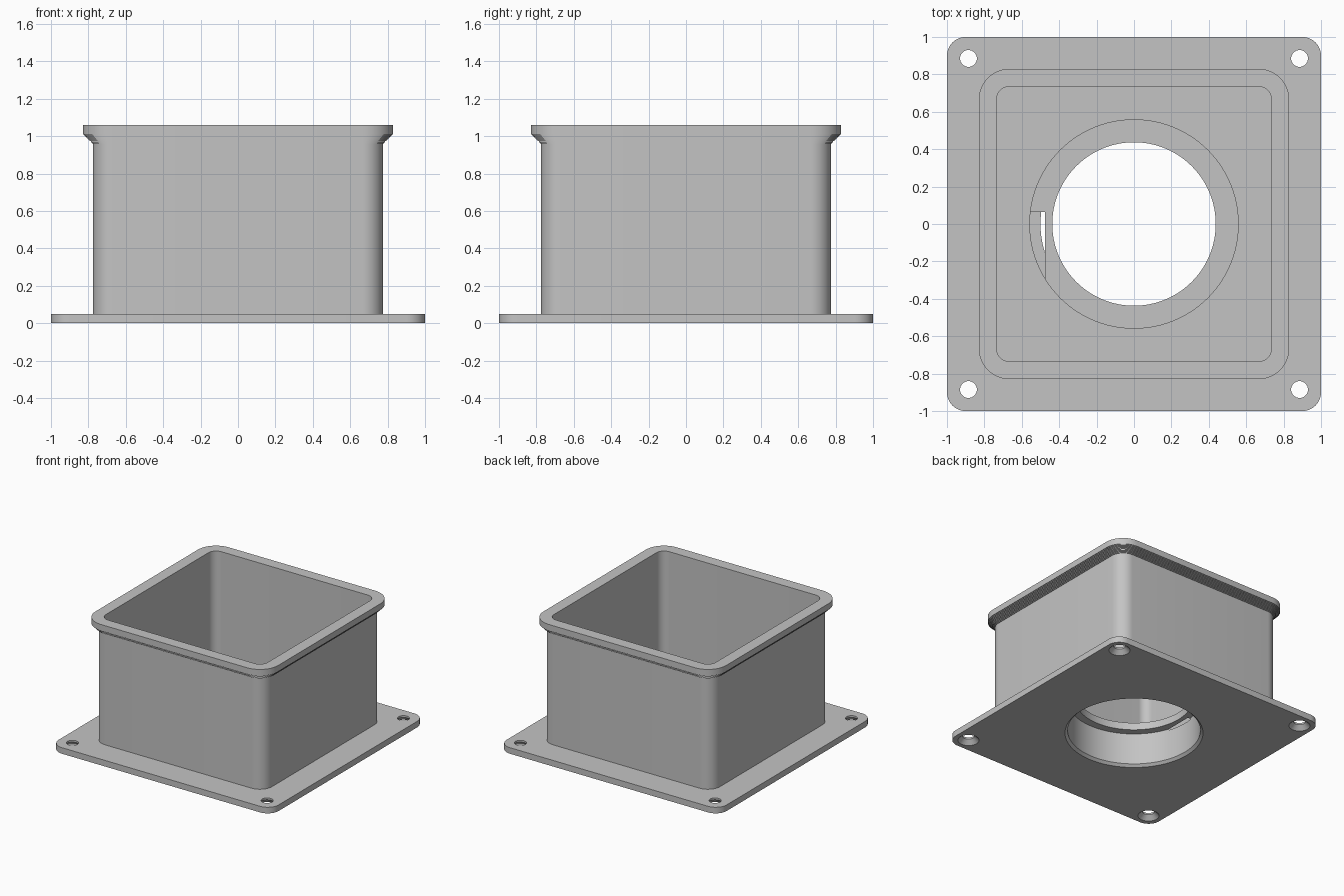
import bpy, bmesh, math

cube = bpy.data.objects.get("Cube")
if cube:
    bpy.data.objects.remove(cube, do_unlink=True)

grey = bpy.data.materials.new("plain_grey")
grey.use_nodes = True
colour = (0.55, 0.55, 0.55, 1)
grey.diffuse_color = colour
grey.node_tree.nodes["Principled BSDF"].inputs["Base Color"].default_value = colour


def rounded_square(half, radius, steps=10):
    """Outline of a square with rounded corners."""
    points = []
    for corner in range(4):
        turn = corner * math.pi / 2
        for i in range(steps + 1):
            a = i / steps * math.pi / 2
            x = half - radius + radius * math.cos(a)
            y = half - radius + radius * math.sin(a)
            points.append((x * math.cos(turn) - y * math.sin(turn),
                           x * math.sin(turn) + y * math.cos(turn)))
    return points


def circle(radius, cx=0, cy=0, sides=96):
    return [(cx + radius * math.cos(2 * math.pi * i / sides),
             cy + radius * math.sin(2 * math.pi * i / sides)) for i in range(sides)]


def loft(name, sections, closed=False):
    """Join (outline, height) sections; closed makes a tube, otherwise ends are capped."""
    bm = bmesh.new()
    rings = [[bm.verts.new((x, y, z)) for x, y in outline] for outline, z in sections]
    pairs = list(zip(rings, rings[1:]))
    if closed:
        pairs.append((rings[-1], rings[0]))
    else:
        bm.faces.new(rings[0])
        bm.faces.new(rings[-1])
    for low, high in pairs:
        n = len(low)
        for i in range(n):
            j = (i + 1) % n
            bm.faces.new((low[i], low[j], high[j], high[i]))
    bmesh.ops.recalc_face_normals(bm, faces=bm.faces)
    mesh = bpy.data.meshes.new(name)
    bm.to_mesh(mesh)
    bm.free()
    mesh.materials.append(grey)
    obj = bpy.data.objects.new(name, mesh)
    bpy.context.collection.objects.link(obj)
    return obj


def activate(obj):
    bpy.ops.object.select_all(action="DESELECT")
    obj.select_set(True)
    bpy.context.view_layer.objects.active = obj


def cut(target, cutter):
    cutter.hide_render = True
    mod = target.modifiers.new("cut", "BOOLEAN")
    mod.operation, mod.solver, mod.object = "DIFFERENCE", "EXACT", cutter
    activate(target)
    bpy.ops.object.modifier_apply(modifier=mod.name)
    bpy.data.objects.remove(cutter, do_unlink=True)


# Base plate with chamfered centre bore and countersunk screw holes
plate_top = 0.05
plate = loft("base_plate", [(rounded_square(1, 0.1), 0), (rounded_square(1, 0.1), plate_top)])
cut(plate, loft("bore_cutter", [(circle(0.54), -0.02), (circle(0.5), 0.02), (circle(0.5), 0.1)]))
for sx in (-1, 1):
    for sy in (-1, 1):
        x, y = sx * 0.885, sy * 0.885
        cut(plate, loft("screw_cutter", [(circle(r, x, y, 32), z) for r, z in
                                         ((0.1, -0.02), (0.08, 0), (0.045, 0.035), (0.045, 0.1))]))

# Square wall with a finely stepped flare under the rim
profile = [(0.735, plate_top), (0.735, 1.06), (0.83, 1.06)]
steps = 9
half, z = 0.83, 1.01
for i in range(steps):
    profile.append((half, z))
    half -= 0.055 / steps
    profile.append((half, z))
    z -= 0.055 / steps
profile.append((half, plate_top))
wall = loft("square_wall", [(rounded_square(h, h - 0.665), z) for h, z in profile], closed=True)

# Round socket with an inner ledge at its top
socket_profile = [(0.56, plate_top), (0.56, 0.34), (0.437, 0.34),
                  (0.437, 0.28), (0.5, 0.28), (0.5, plate_top)]
socket = loft("round_socket", [(circle(r), z) for r, z in socket_profile], closed=True)

# Side slot through the ledge
slot = [(-0.7, -0.4), (-0.475, -0.4), (-0.475, 0.065), (-0.7, 0.065)]
cut(socket, loft("slot_cutter", [(slot, 0.27), (slot, 0.4)]))

for obj in (plate, wall, socket):
    activate(obj)
    bpy.ops.object.shade_smooth_by_angle(angle=math.radians(30))
